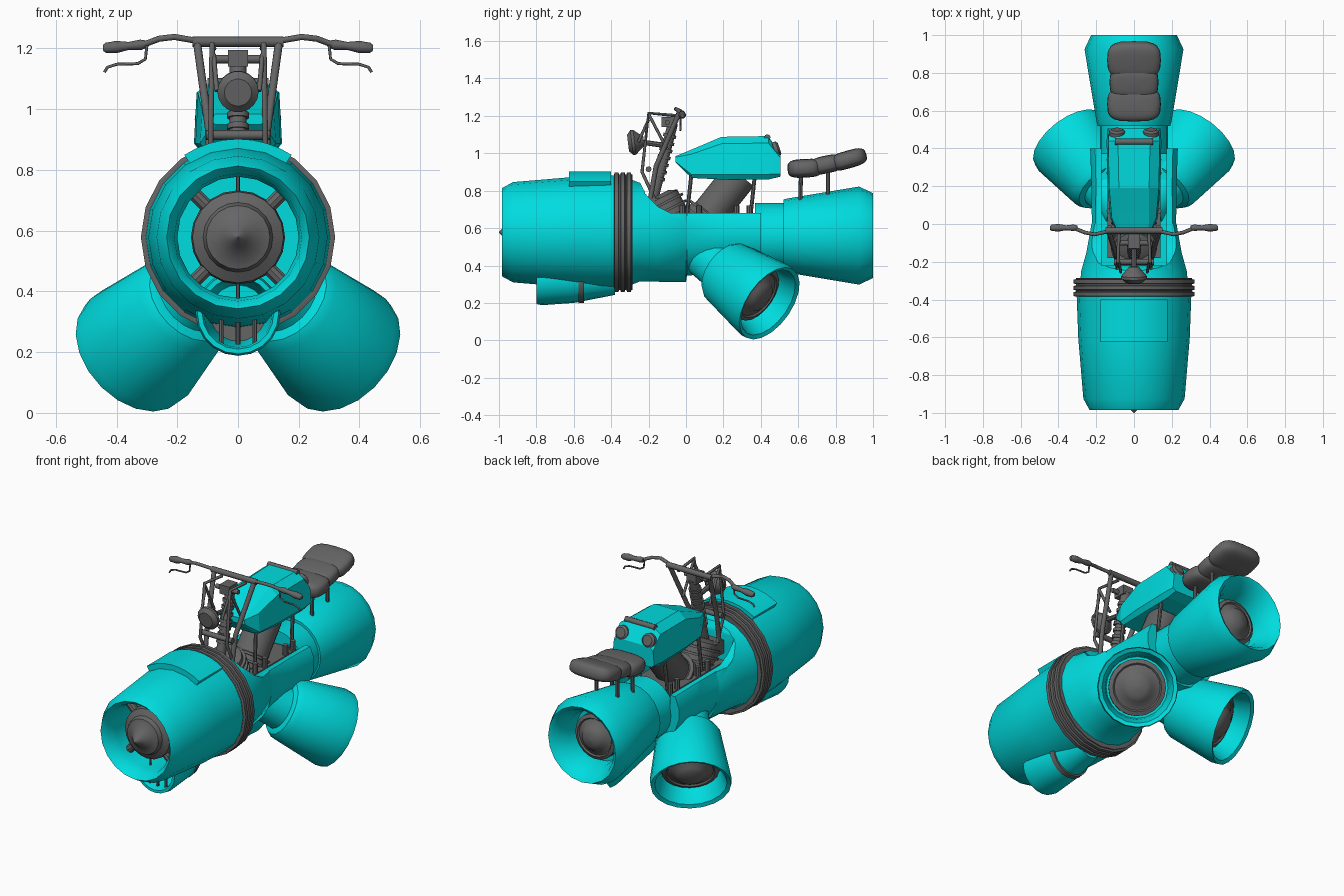
import bpy, bmesh, math
from mathutils import Vector

if "Cube" in bpy.data.objects:
    bpy.data.objects.remove(bpy.data.objects["Cube"])


def paint(name, col):
    m = bpy.data.materials.new(name)
    m.diffuse_color = col
    m.use_nodes = True
    m.node_tree.nodes["Principled BSDF"].inputs["Base Color"].default_value = m.diffuse_color
    return m


teal = paint("teal_paint", (0.0, 0.72, 0.74, 1))
grey = paint("dark_metal", (0.13, 0.13, 0.13, 1))
Y = (0, 1, 0)
AX = 0.578


def finish(name, me, mat=None, angle=35):
    me.shade_smooth()
    me.set_sharp_from_angle(angle=math.radians(angle))
    me.materials.clear()
    me.materials.append(mat or grey)
    ob = bpy.data.objects.new(name, me)
    bpy.context.collection.objects.link(ob)
    return ob


def bake(ob, mat=None, angle=35):
    # replace an object by its evaluated mesh
    bpy.context.view_layer.update()
    dg = bpy.context.evaluated_depsgraph_get()
    me = bpy.data.meshes.new_from_object(ob.evaluated_get(dg))
    name = ob.name
    bpy.data.objects.remove(ob)
    return finish(name, me, mat, angle)


def skin(name, rings, mat=None, angle=35):
    # closed surface through equal-sized rings of points
    bm = bmesh.new()
    vs = [[bm.verts.new(p) for p in r] for r in rings]
    n = len(vs[0])
    for a, b in zip(vs, vs[1:]):
        for i in range(n):
            j = (i + 1) % n
            bm.faces.new((a[i], a[j], b[j], b[i]))
    bm.faces.new(vs[0])
    bm.faces.new(vs[-1])
    bmesh.ops.recalc_face_normals(bm, faces=bm.faces)
    me = bpy.data.meshes.new(name)
    bm.to_mesh(me)
    bm.free()
    return finish(name, me, mat, angle)


def lathe(name, profile, origin, axis, mat=None, segs=20):
    # profile: (distance along axis, radius)
    q = Vector(axis).to_track_quat('Z', 'Y')
    o = Vector(origin)
    ang = [2 * math.pi * i / segs for i in range(segs)]
    return skin(name, [[o + q @ Vector((r * math.cos(a), r * math.sin(a), t)) for a in ang]
                       for t, r in profile], mat)


def rod(name, a, b, r, segs=10):
    d = Vector(b) - Vector(a)
    return lathe(name, [(0, r), (d.length, r)], a, d, None, segs)


def prism(name, yz, x0, x1, mat=None):
    return skin(name, [[(x, y, z) for y, z in yz] for x in (x0, x1)], mat)


def box(name, x0, x1, y0, y1, z0, z1, mat=None):
    return prism(name, [(y0, z0), (y1, z0), (y1, z1), (y0, z1)], x0, x1, mat)


def tube(name, pts, r):
    cu = bpy.data.curves.new(name, 'CURVE')
    cu.dimensions = '3D'
    cu.bevel_depth, cu.bevel_resolution, cu.use_fill_caps = r, 2, True
    sp = cu.splines.new('POLY')
    sp.points.add(len(pts) - 1)
    for p, c in zip(sp.points, pts):
        p.co = (*c, 1)
    ob = bpy.data.objects.new(name, cu)
    bpy.context.collection.objects.link(ob)
    return bake(ob, None, 50)


# front cowl, turbine and struts
lathe("front_cowl", [(.4, .2), (.1, .2), (.03, .21), (0, .235), (.06, .268), (.38, .295), (.62, .304)],
      (0, -.985, AX), Y, teal)
lathe("front_turbine", [(0, .003), (.03, .03), (.075, .07), (.085, .105), (.11, .115), (.13, .15),
                        (.17, .155), (.4, .14)], (0, -1, AX), Y)
for k in range(4):
    a = math.pi * (.25 + .5 * k)
    c, s = math.cos(a), math.sin(a)
    rod("cowl_strut", (.13 * c, -.84, AX + .13 * s), (.215 * c, -.84, AX + .215 * s), .024)
for s in (-1, 1):
    rod("cowl_thin_strut", (0, -.84, AX + .13 * s), (0, -.84, AX + .21 * s), .006, 6)

# raised panel on the cowl
arc = [math.radians(-33 + 66 * i / 8) for i in range(9)]
loop = [(.324, a) for a in arc] + [(.27, a) for a in reversed(arc)]
skin("cowl_panel", [[(r * math.sin(a), y, AX + r * math.cos(a)) for r, a in loop] for y in (-.625, -.4)], teal)

# grey clamp rings
for k in range(3):
    lathe("clamp_ring", [(0, .305), (.004, .32), (.024, .32), (.028, .305)], (0, -.385 + .033 * k, AX), Y)
lathe("clamp_core", [(0, .308), (.1, .308)], (0, -.385, AX), Y)

# lower air intake
lathe("lower_intake", [(.25, .09), (.02, .112), (0, .118), (0, .134), (.03, .14), (.2, .128), (.42, .085)],
      (0, -.8, .328), Y, teal)
lathe("intake_band", [(0, .13), (.03, .127)], (0, -.575, .328), Y)
for x in (-.055, 0, .055):
    rod("intake_bar", (x, -.77, .225), (x, -.77, .36), .008, 8)

# open hull tub: y, half width, half height
ang = [2 * math.pi * (i + .5) / 20 for i in range(20)]
hull = skin("hull", [[(rx * math.cos(a), y, AX + rz * math.sin(a)) for a in ang] for y, rx, rz in (
    (-.3, .288, .288), (-.25, .283, .268), (-.15, .255, .268), (0, .228, .27), (.005, .226, .235),
    (.2, .228, .22), (.4, .235, .215))], teal)
cuts = [prism("cut_top", [(-.255, 1.1), (-.25, .85), (-.21, .775), (-.15, .715), (-.08, .68), (.45, .68),
                          (.45, 1.1)], -.5, .5),
        box("cut_bay", -.172, .172, -.22, .43, .5, 1.1)]
for c in cuts:
    m = hull.modifiers.new("cut", 'BOOLEAN')
    m.operation, m.object, m.solver = 'DIFFERENCE', c, 'EXACT'
hull = bake(hull, teal)
for c in cuts:
    bpy.data.objects.remove(c)

# rear thruster
lathe("rear_neck", [(0, .18), (.2, .18)], (0, .37, .555), Y, teal)
lathe("rear_thruster", [(0, .16), (0, .192), (.02, .198), (.405, .262), (.48, .227), (.465, .205), (.42, .185),
                        (.38, .165), (.3, .16)], (0, .52, .56), Y, teal)


def dome(name, o, d, r):
    lathe(name, [(-.04, r), (.01, r), (.02, r * .85), (.012, r * .8), (.025, r * .6), (.045, r * .5),
                 (.06, r * .3), (.066, .003)], o, d)


dome("rear_burner", (0, .86, .56), Y, .135)

# side thrusters
for s in (-1, 1):
    d = Vector((.53 * s, .69, -.495)).normalized()
    rim = Vector((.349 * s, .45, .195))
    lathe("side_neck", [(0, .11), (.12, .12), (.25, .14)], rim - d * .56, d, teal)
    lathe("side_thruster", [(0, .13), (.01, .16), (.04, .18), (.33, .226), (.37, .222), (.36, .2), (.3, .18),
                            (.24, .172)], rim - d * .375, d, teal)
    dome("side_burner", rim - d * .11, d, .16)

# engine in the bay
box("engine_block", -.14, .14, -.18, .36, .5, .66)
d1, d2 = Vector((0, .62, .78)), Vector((0, -.45, .89))
lathe("rear_cylinder", [(0, .11), (.12, .11), (.14, .095), (.4, .095)], (0, .04, .57), d1)
lathe("front_cylinder", [(0, .11), (.2, .105), (.22, .06)], (0, -.05, .58), d2)
for k in range(3):
    lathe("rear_fin", [(0, .122), (.014, .122)], Vector((0, .04, .57)) + d1 * (.04 + .04 * k), d1)
    lathe("front_fin", [(0, .122), (.014, .122)], Vector((0, -.05, .58)) + d2 * (.08 + .04 * k), d2)
for s in (-1, 1):
    for y in (-.02, .07, .27, .34):
        rod("engine_bolt", (s * .13, y, .62), (s * .13, y, .72), .016, 8)
    rod("tank_strut_front", (s * .11, .0, .62), (s * .1, .03, .9), .011, 8)
    rod("tank_strut_rear", (s * .12, .34, .62), (s * .11, .37, .9), .011, 8)
box("ramp_bracket", -.1, .1, -.24, -.1, .68, .76)

# faceted fuel tank: y, bottom, top, half width, top half width
sections = [(-.055, .95, .985, .085, .075), (.03, .868, 1.02, .125, .08), (.19, .86, 1.088, .14, .08),
            (.44, .86, 1.092, .145, .085), (.505, .875, .995, .14, .11)]
skin("fuel_tank", [[(-w * .85, y, b), (w * .85, y, b), (w, y, b + .12 * (t - b)), (w * .94, y, t - .16 * (t - b)),
                    (u, y, t), (-u, y, t), (-w * .94, y, t - .16 * (t - b)), (-w, y, b + .12 * (t - b))]
                   for y, b, t, w, u in sections], teal, 12)
for s in (-1, 1):
    lathe("tank_cap", [(0, .025), (.05, .03), (.055, .042), (.075, .042), (.085, .03)],
          (s * .09, .42, 1.0), (0, .85, .3), None, 14)
    rod("tank_handle_post", (s * .085, .43, 1.05), (s * .085, .435, 1.085), .014, 8)
tube("tank_handle", [(-.1, .435, 1.085), (.1, .435, 1.085)], .017)

# rounded seat pads and posts
for y, z, w, l, h, tilt in ((.635, .92, .285, .185, .1, 3), (.75, .94, .26, .17, .095, 12), (.868, .967, .285, .2, .095, 16)):
    bm = bmesh.new()
    bmesh.ops.create_uvsphere(bm, u_segments=20, v_segments=12, radius=1)
    for v in bm.verts:
        v.co = [math.copysign(abs(c) ** .6, c) * k / 2 for c, k in zip(v.co, (w, l, h))]
    me = bpy.data.meshes.new("seat_pad")
    bm.to_mesh(me)
    bm.free()
    pad = finish("seat_pad", me, None, 60)
    pad.location, pad.rotation_euler = (0, y, z), (math.radians(tilt), 0, 0)
for s in (-1, 1):
    rod("seat_post", (s * .07, .61, .7), (s * .07, .615, .9), .011, 8)
    rod("seat_post", (s * .07, .76, .73), (s * .07, .76, .92), .011, 8)

# steering fork
tube("fork_crossbar", [(-.15, -.035, 1.222), (.15, -.035, 1.222)], .017)
tube("fork_lower_bar", [(-.105, -.2, .915), (.105, -.2, .915)], .016)
tube("fork_upper_bar", [(-.075, -.1, 1.165), (.075, -.1, 1.165)], .014)
box("steering_block", -.033, .033, -.13, -.05, 1.14, 1.195)
top, low = Vector((0, -.07, 1.16)), Vector((0, -.18, .74))
rod("shock_absorber", low, top, .028, 14)
for k in range(7):
    lathe("shock_coil", [(0, .036), (.018, .036)], low.lerp(top, .28 + .09 * k), top - low, None, 14)
for s in (-1, 1):
    tube("fork_leg", [(s * .135, -.035, 1.22), (s * .095, -.16, .93), (s * .09, -.19, .76)], .014)
    tube("fork_brace", [(s * .08, -.04, 1.2), (s * .085, -.2, 1.215), (s * .09, -.235, .9), (s * .09, -.17, .76)], .009)
    tube("fork_diagonal", [(s * .085, -.2, 1.21), (s * .09, -.1, 1.02)], .008)
    tube("headlight_bracket", [(s * .07, -.255, 1.06), (s * .08, -.2, 1.18)], .008)
    # handlebar, grip and brake lever
    tube("handlebar", [(s * .14, -.04, 1.226), (s * .21, -.055, 1.238), (s * .26, -.045, 1.232),
                       (s * .31, -.025, 1.213), (s * .36, -.02, 1.208)], .01)
    lathe("grip", [(0, .012), (.02, .017), (.06, .013), (.1, .02), (.135, .017), (.145, .01)],
          (s * .3, -.02, 1.214), (s, 0, -.09), None, 12)
    tube("brake_lever", [(s * .3, -.03, 1.21), (s * .305, -.03, 1.165), (s * .33, -.03, 1.15),
                         (s * .4, -.03, 1.148), (s * .43, -.03, 1.138), (s * .44, -.03, 1.122)], .005)

# headlight
lathe("headlight", [(0, .045), (.012, .058), (.02, .068), (.035, .068), (.05, .055), (.085, .025)],
      (0, -.31, 1.055), (0, 1, .12), None, 18)
rod("headlight_mount", (0, -.24, 1.06), (0, -.1, 1.04), .014, 8)
